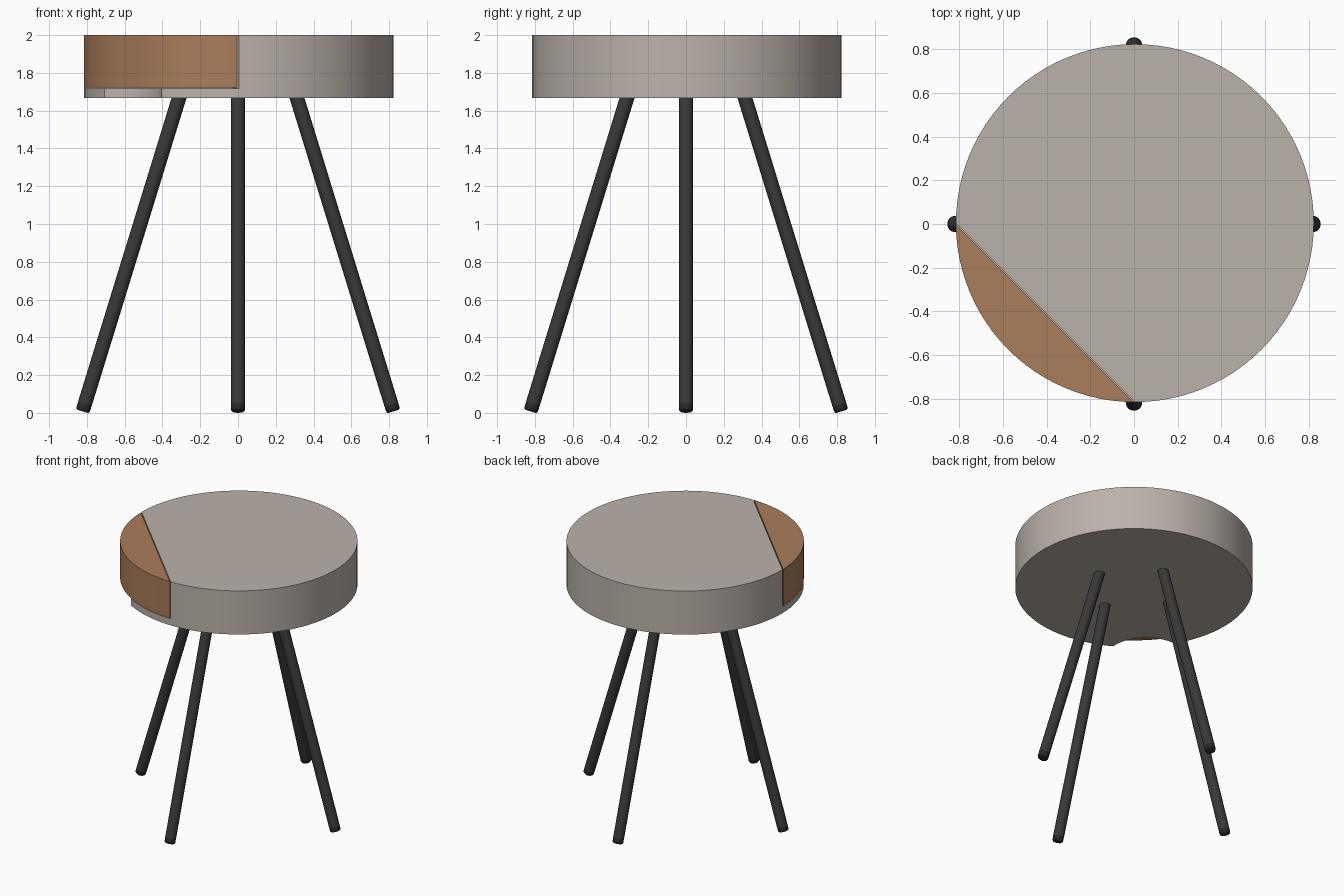
import bpy, bmesh, math
from mathutils import Vector

if "Cube" in bpy.data.objects:
    bpy.data.objects.remove(bpy.data.objects["Cube"])

R, C = 0.82, 0.004          # seat radius and tiny centre offset
Z0, Z1, Z2 = 1.668, 1.718, 2.0


def material(name, col):
    m = bpy.data.materials.new(name)
    m.diffuse_color = (*col, 1)
    m.use_nodes = True
    m.node_tree.nodes["Principled BSDF"].inputs["Base Color"].default_value = m.diffuse_color
    return m


GREY = material("warm grey", (0.50, 0.445, 0.40))
BROWN = material("tan brown", (0.40, 0.205, 0.105))
DARK = material("charcoal", (0.04, 0.04, 0.04))
BLACK = material("foot black", (0.02, 0.02, 0.02))


def finish(bm, name, mat):
    bmesh.ops.recalc_face_normals(bm, faces=bm.faces)
    me = bpy.data.meshes.new(name)
    bm.to_mesh(me)
    bm.free()
    ob = bpy.data.objects.new(name, me)
    bpy.context.collection.objects.link(ob)
    me.materials.append(mat)
    bpy.context.view_layer.objects.active = ob
    ob.select_set(True)
    bpy.ops.object.shade_smooth_by_angle(angle=math.radians(30))
    ob.select_set(False)
    return ob


def prism(name, pts, z0, z1, mat):
    bm = bmesh.new()
    f = bm.faces.new([bm.verts.new((x + C, y + C, z0)) for x, y in pts])
    ext = bmesh.ops.extrude_face_region(bm, geom=[f])["geom"]
    bmesh.ops.translate(bm, vec=(0, 0, z1 - z0),
                        verts=[v for v in ext if isinstance(v, bmesh.types.BMVert)])
    return finish(bm, name, mat)


def arc(a0, a1, n, r=R, c=(0, 0)):
    angles = [math.radians(a0 + (a1 - a0) * i / n) for i in range(n + 1)]
    return [(c[0] + r * math.cos(a), c[1] + r * math.sin(a)) for a in angles]


# Seat body: circle with one quarter segment cut off
prism("seat_body", arc(-90, 180, 72), Z0, Z2, GREY)

# Ledge under the coloured segment, with a curved finger notch
half, sag = R * math.sin(math.radians(15)), 0.10
nr = (half ** 2 + sag ** 2) / (2 * sag)
d = R * math.cos(math.radians(15)) - sag + nr      # notch circle centre distance
centre = (-d * math.sqrt(0.5), -d * math.sqrt(0.5))
sweep = math.degrees(math.asin(half / nr))
notch = arc(45 + sweep, 45 - sweep, 16, nr, centre)
prism("seat_ledge", arc(180, 210, 8) + notch[1:-1] + arc(240, 270, 8), Z0, Z1, GREY)

# Coloured corner segment, with a thin gap along the chord
gap = math.degrees(0.008 / R)
prism("seat_segment", arc(180 + gap, 270 - gap, 24), Z1 + 0.004, Z2, BROWN)


def rod(name, p, q, r, mat, bevel=0.0):
    p, q = Vector(p), Vector(q)
    bm = bmesh.new()
    bmesh.ops.create_cone(bm, cap_ends=True, segments=24, radius1=r, radius2=r,
                          depth=(q - p).length)
    if bevel:
        rim = [e for e in bm.edges if all(v.co.z < 0 for v in e.verts)]
        bmesh.ops.bevel(bm, geom=rim, offset=bevel, segments=3, profile=0.5,
                        affect='EDGES')
    rot = (q - p).to_track_quat('Z', 'Y').to_matrix().to_4x4()
    rot.translation = (p + q) / 2
    bmesh.ops.transform(bm, matrix=rot, verts=bm.verts)
    finish(bm, name, mat)


# Four splayed legs with rounded foot caps
for name, (dx, dy) in {"front": (0, -1), "right": (1, 0),
                       "back": (0, 1), "left": (-1, 0)}.items():
    def at(z):
        r = 0.823 - (z - 0.008) * 0.511 / 1.66
        return (dx * r, dy * r, z)
    rod(name + "_leg", at(0.045), at(1.69), 0.038, DARK)
    rod(name + "_foot", at(0.008), at(0.045), 0.0375, BLACK, 0.012)
